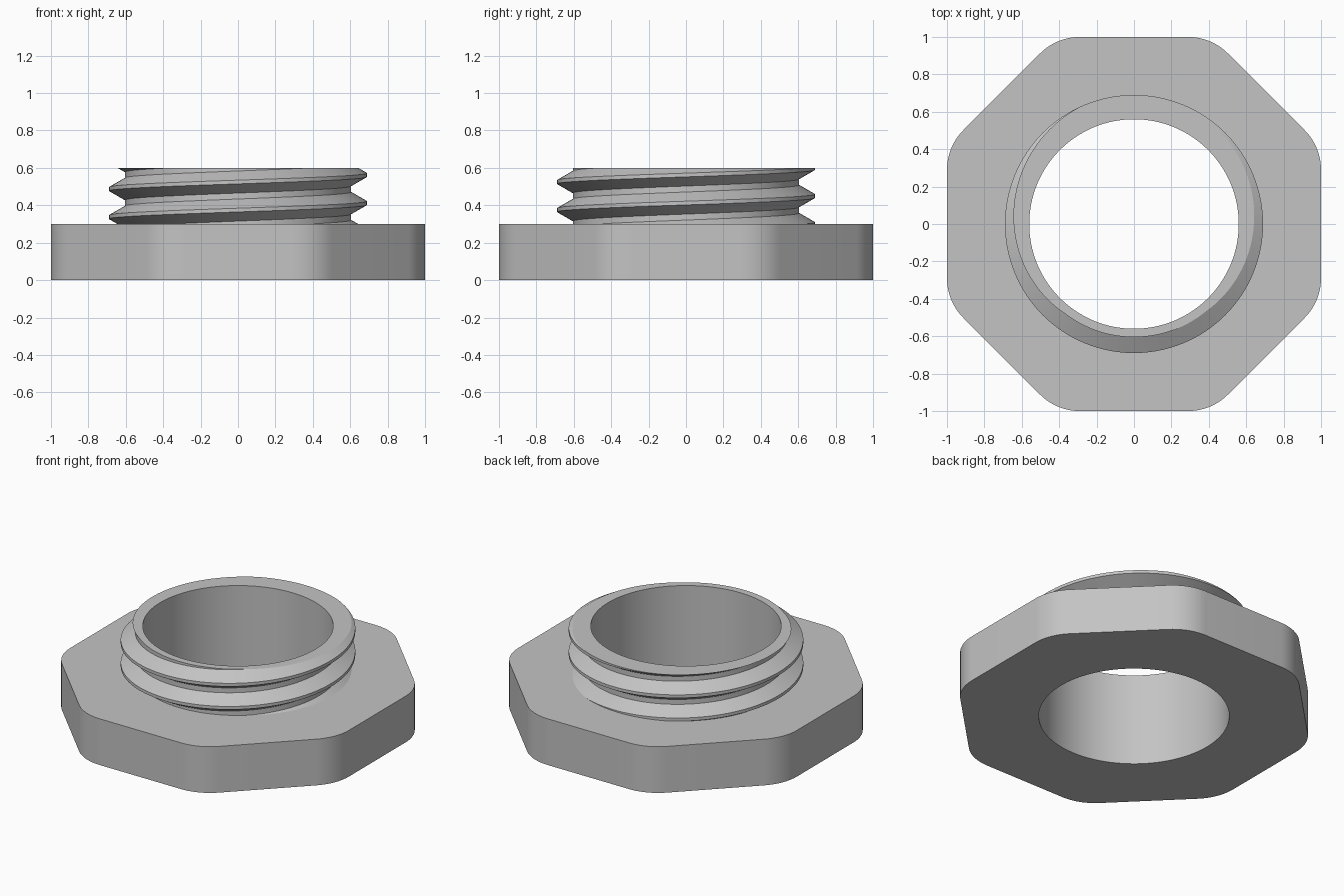
import bpy, bmesh
from math import pi, tau, sin, cos, tan, radians

cube = bpy.data.objects.get("Cube")
if cube:
    bpy.data.objects.remove(cube, do_unlink=True)

BORE, BASE_TOP, TOP = 0.56, 0.30, 0.60
ROOT, CREST, PITCH = 0.605, 0.69, 0.15
STEPS = 128

grey = bpy.data.materials.new("plain grey")
grey.use_nodes = True
grey.diffuse_color = (0.55, 0.55, 0.55, 1)
grey.node_tree.nodes["Principled BSDF"].inputs["Base Color"].default_value = grey.diffuse_color


def finish(bm, name):
    bmesh.ops.recalc_face_normals(bm, faces=bm.faces)
    mesh = bpy.data.meshes.new(name)
    bm.to_mesh(mesh)
    bm.free()
    obj = bpy.data.objects.new(name, mesh)
    mesh.materials.append(grey)
    bpy.context.collection.objects.link(obj)
    bpy.ops.object.select_all(action="DESELECT")
    bpy.context.view_layer.objects.active = obj
    obj.select_set(True)
    bpy.ops.object.shade_smooth_by_angle(angle=radians(25))


def loop(bm, points, z):
    return [bm.verts.new((x, y, z)) for x, y in points]


def wall(bm, low, high):
    for i in range(len(low)):
        bm.faces.new((low[i - 1], low[i], high[i], high[i - 1]))


def cap(bm, z):
    """Fill the flat ring between the open outer and inner edges at height z."""
    edges = [e for e in bm.edges if e.is_boundary
             and all(abs(v.co.z - z) < 1e-4 for v in e.verts)]
    bmesh.ops.triangle_fill(bm, edges=edges, use_beauty=True, normal=(0, 0, 1))


bore = [(BORE * cos(tau * i / STEPS), BORE * sin(tau * i / STEPS)) for i in range(STEPS)]

# Flange: octagon with rounded corners and a round bore
fillet, segments = 0.30, 10
centre = (1 - fillet) / cos(pi / 8)
outline = []
for c in range(8):
    mid = pi / 8 + c * pi / 4
    for s in range(segments + 1):
        a = mid + (s / segments - 0.5) * pi / 4
        outline.append((centre * cos(mid) + fillet * cos(a),
                        centre * sin(mid) + fillet * sin(a)))
bm = bmesh.new()
for points in (outline, bore):
    wall(bm, loop(bm, points, 0), loop(bm, points, BASE_TOP))
cap(bm, 0)
cap(bm, BASE_TOP)
finish(bm, "flange")

# Threaded collar: right-handed helical sheet trimmed flat at both ends
crest_half = 0.01
flank = (CREST - ROOT) * tan(pi / 6)
profile = [(CREST, -crest_half), (CREST, crest_half),
           (ROOT, crest_half + flank), (ROOT, PITCH - crest_half - flank)]
start, turns = 0.412 - 3 * PITCH, 6
bm = bmesh.new()
columns = []
for i in range(STEPS):
    a = tau * i / STEPS
    columns.append([bm.verts.new((r * cos(a), r * sin(a), start + PITCH * (t + i / STEPS) + dz))
                    for t in range(turns) for r, dz in profile])
columns.append(columns[0][len(profile):])
for left, right in zip(columns, columns[1:]):
    for k in range(min(len(left), len(right)) - 1):
        bm.faces.new((left[k], right[k], right[k + 1], left[k + 1]))
for z, side in ((BASE_TOP, -1), (TOP, 1)):
    bmesh.ops.bisect_plane(bm, geom=bm.verts[:] + bm.edges[:] + bm.faces[:], dist=1e-6,
                           plane_co=(0, 0, z), plane_no=(0, 0, side), clear_outer=True)
bmesh.ops.remove_doubles(bm, verts=bm.verts, dist=1e-5)
wall(bm, loop(bm, bore, BASE_TOP), loop(bm, bore, TOP))
cap(bm, TOP)
finish(bm, "threaded_collar")
